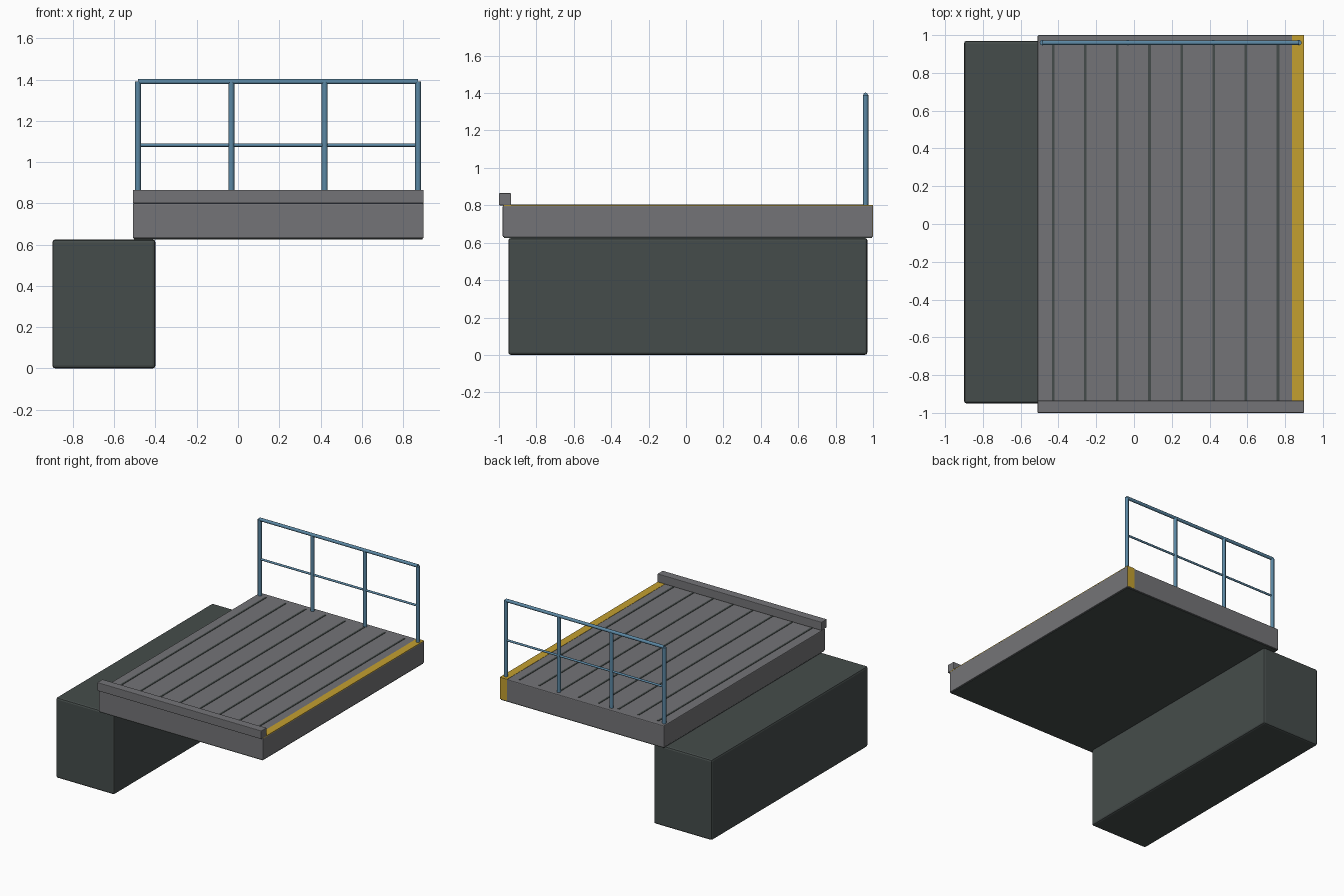
import bpy, bmesh, math

if "Cube" in bpy.data.objects:
    bpy.data.objects.remove(bpy.data.objects["Cube"])


def material(name, rgb):
    m = bpy.data.materials.new(name)
    m.diffuse_color = (*rgb, 1)
    m.use_nodes = True
    m.node_tree.nodes["Principled BSDF"].inputs["Base Color"].default_value = m.diffuse_color
    return m


GREY = material("deck grey", (0.175, 0.175, 0.185))
DARK = material("dark slate", (0.060, 0.073, 0.070))
BLUE = material("rail blue", (0.105, 0.245, 0.37))
YELLOW = material("edge yellow", (0.55, 0.35, 0.03))


def finish(name, bm, mat):
    me = bpy.data.meshes.new(name)
    bm.to_mesh(me)
    bm.free()
    me.materials.append(mat)
    ob = bpy.data.objects.new(name, me)
    bpy.context.collection.objects.link(ob)
    return ob


def box(name, lo, hi, mat, bevel=0):
    """Box between two corners, with an optional chamfer."""
    bm = bmesh.new()
    bmesh.ops.create_cube(bm, size=1)
    for v in bm.verts:
        v.co = [(a + b) / 2 + c * (b - a) for a, b, c in zip(lo, hi, v.co)]
    ob = finish(name, bm, mat)
    if bevel:
        mod = ob.modifiers.new("chamfer", "BEVEL")
        mod.width = bevel
        mod.segments = 2
    return ob


def tube(name, centre, radius, length, mat, along_x=False):
    """Round bar, upright or along x."""
    bm = bmesh.new()
    bmesh.ops.create_cone(bm, cap_ends=True, segments=12, radius1=radius,
                          radius2=radius, depth=length)
    for f in bm.faces:
        f.smooth = len(f.verts) == 4
    for e in bm.edges:
        e.smooth = all(len(f.verts) == 4 for f in e.link_faces)
    ob = finish(name, bm, mat)
    ob.location = centre
    if along_x:
        ob.rotation_euler[1] = math.pi / 2
    return ob


# Supporting block
box("support_block", (-0.90, -0.95, 0), (-0.40, 0.97, 0.625), DARK, 0.014)

# Deck slab, dark underside and kerb
box("deck", (-0.51, -0.98, 0.63), (0.90, 1.0, 0.80), GREY, 0.006)
box("deck_underside", (-0.504, -0.974, 0.625), (0.894, 0.994, 0.632), DARK)
box("kerb", (-0.51, -1.0, 0.80), (0.90, -0.935, 0.865), GREY, 0.004)

# Dark strips across the deck
for i in range(8):
    x = -0.428 + 0.17 * i
    box(f"deck_strip_{i + 1}", (x - 0.007, -0.95, 0.798), (x + 0.007, 0.955, 0.803), DARK)

# Yellow warning edge, on top and down the back end
box("warning_edge", (0.837, -0.975, 0.797), (0.899, 1.0, 0.802), YELLOW)
box("warning_edge_end", (0.837, 0.996, 0.635), (0.899, 1.001, 0.802), YELLOW)

# Railing along the back
RAIL_Y, X0, X1 = 0.96, -0.485, 0.873
for i in range(4):
    x = X0 + (X1 - X0) * i / 3
    tube(f"rail_post_{i + 1}", (x, RAIL_Y, 1.093), 0.0145, 0.594, BLUE)
mid = (X0 + X1) / 2
tube("top_rail", (mid, RAIL_Y, 1.39), 0.0125, X1 - X0, BLUE, True)
tube("middle_rail", (mid, RAIL_Y, 1.082), 0.008, X1 - X0, BLUE, True)
